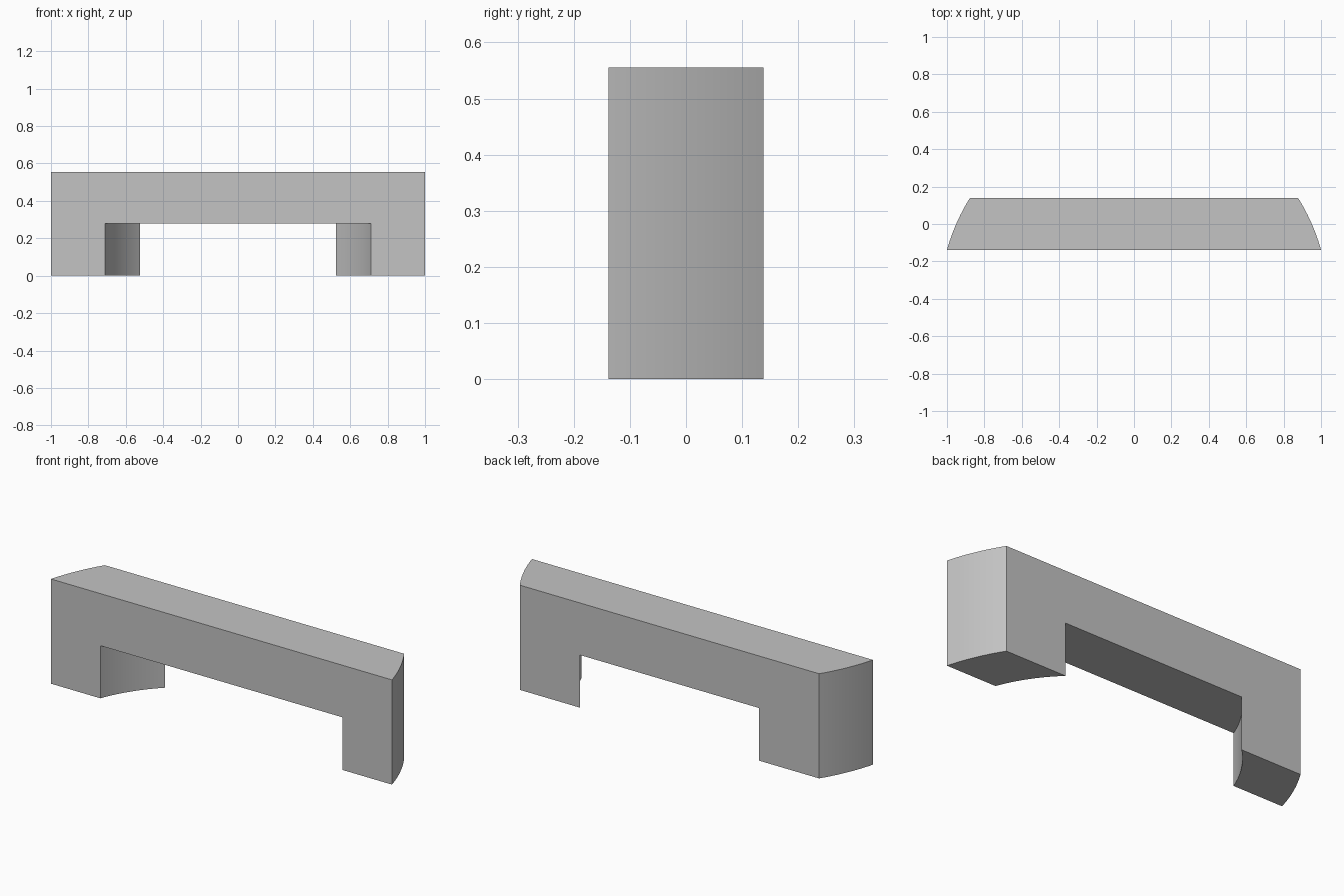
import bpy
import math

cube = bpy.data.objects.get("Cube")
if cube:
    bpy.data.objects.remove(cube, do_unlink=True)

DEPTH = 0.277            # front to back
HEIGHT = 0.555
OPENING = 0.279          # height of the gap under the span
CENTRE_Y = -0.415        # shared axis of both curved walls
OUTER_R, INNER_R = 1.0375, 0.7625

grey = bpy.data.materials.new("grey")
grey.use_nodes = True
colour = (0.55, 0.55, 0.55, 1)
grey.diffuse_color = colour
grey.node_tree.nodes["Principled BSDF"].inputs["Base Color"].default_value = colour


def cylinder(name, radius, bottom, top):
    bpy.ops.mesh.primitive_cylinder_add(
        vertices=256, radius=radius, depth=top - bottom,
        location=(0, CENTRE_Y, (bottom + top) / 2))
    obj = bpy.context.object
    obj.name = name
    obj.hide_render = True
    obj.data.materials.append(grey)
    return obj


def cut(target, tool, operation):
    mod = target.modifiers.new(tool.name, 'BOOLEAN')
    mod.operation = operation
    mod.solver = 'EXACT'
    mod.object = tool
    bpy.context.view_layer.objects.active = target
    bpy.ops.object.modifier_apply(modifier=mod.name)
    bpy.data.objects.remove(tool, do_unlink=True)


# Straight slab that becomes the span and its two legs
bpy.ops.mesh.primitive_cube_add(size=1, location=(0, 0, HEIGHT / 2))
bridge = bpy.context.object
bridge.name = "bridge_block"
bridge.scale = (2.2, DEPTH, HEIGHT)
bpy.ops.object.transform_apply(location=True, rotation=False, scale=True)
bridge.data.materials.append(grey)

# Curved ends, then the curved opening between the legs
cut(bridge, cylinder("outer_wall", OUTER_R, -0.2, HEIGHT + 0.2), 'INTERSECT')
cut(bridge, cylinder("opening", INNER_R, -0.2, OPENING), 'DIFFERENCE')

bpy.ops.object.select_all(action='DESELECT')
bridge.select_set(True)
bpy.context.view_layer.objects.active = bridge
bpy.ops.object.shade_smooth_by_angle(angle=math.radians(20))
